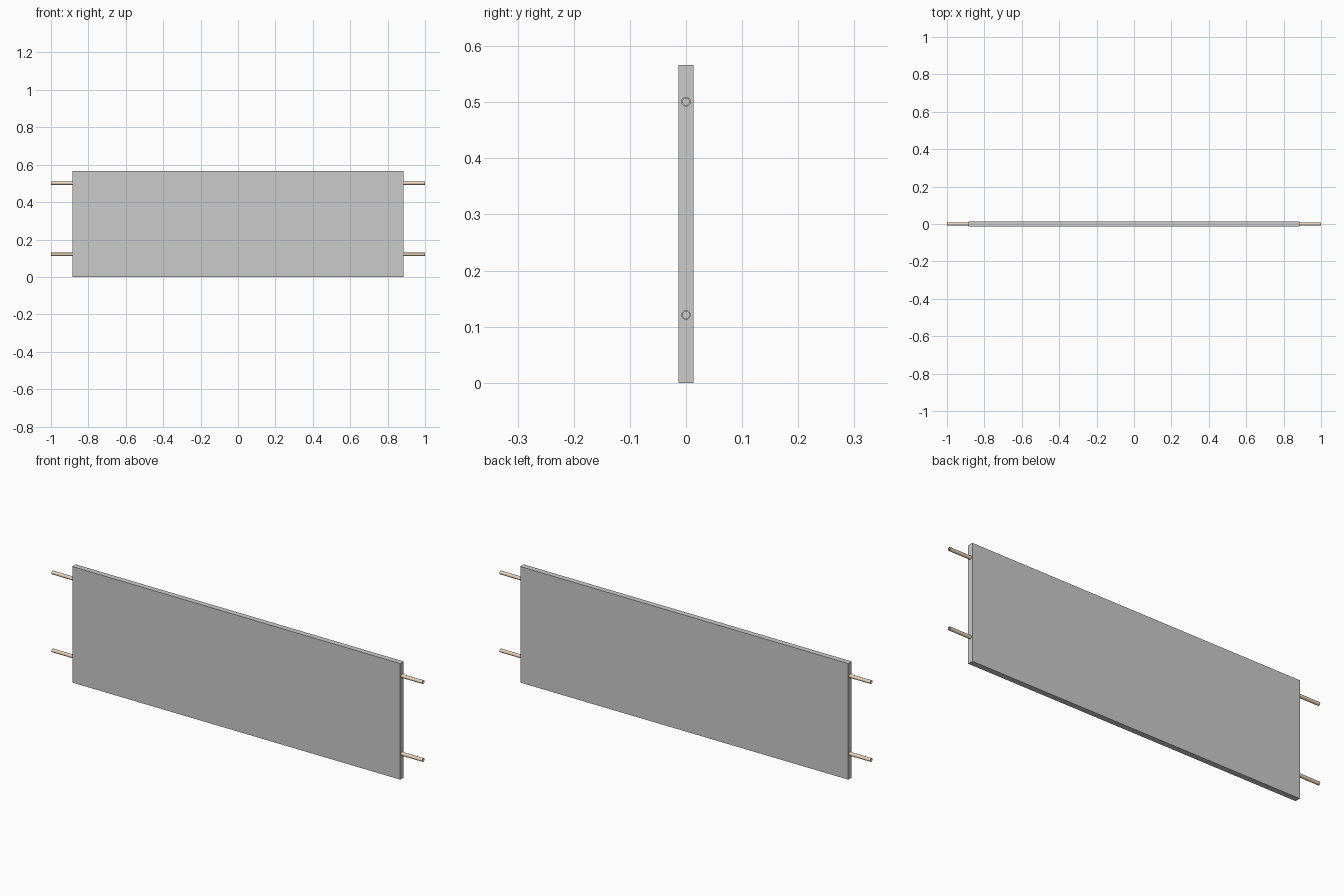
import bpy, bmesh, math

if "Cube" in bpy.data.objects:
    bpy.data.objects.remove(bpy.data.objects["Cube"])

HALF_W, DEPTH, HEIGHT = 0.885, 0.027, 0.566
R_OUT, R_IN, SIDES = 0.0085, 0.006, 24

wood = bpy.data.materials.new("peach_tube")
wood.diffuse_color = (0.85, 0.66, 0.48, 1)
wood.use_nodes = True
wood.node_tree.nodes["Principled BSDF"].inputs["Base Color"].default_value = wood.diffuse_color

# Flat panel
bpy.ops.mesh.primitive_cube_add(size=1, location=(0, 0, HEIGHT / 2))
panel = bpy.context.object
panel.name = "panel"
panel.scale = (2 * HALF_W, DEPTH, HEIGHT)
bpy.ops.object.transform_apply(location=False, rotation=False, scale=True)


def tube(name, x0, x1, z):
    """Hollow tube along x, spun from a closed wall profile."""
    bm = bmesh.new()
    profile = [(x0, R_OUT), (x1, R_OUT), (x1, R_IN), (x0, R_IN)]
    rings = [[bm.verts.new((x, r * math.cos(a), r * math.sin(a))) for x, r in profile]
             for a in (2 * math.pi * i / SIDES for i in range(SIDES))]
    for i in range(SIDES):
        a, b = rings[i], rings[(i + 1) % SIDES]
        for j in range(4):
            k = (j + 1) % 4
            bm.faces.new((a[j], a[k], b[k], b[j]))
    bmesh.ops.recalc_face_normals(bm, faces=bm.faces)
    mesh = bpy.data.meshes.new(name)
    bm.to_mesh(mesh)
    bm.free()
    mesh.materials.append(wood)
    ob = bpy.data.objects.new(name, mesh)
    ob.location.z = z
    bpy.context.collection.objects.link(ob)
    bpy.ops.object.select_all(action='DESELECT')
    ob.select_set(True)
    bpy.context.view_layer.objects.active = ob
    bpy.ops.object.shade_smooth_by_angle(angle=math.radians(30))


# Mounting tubes sticking out of both ends
for level, z in (("lower", 0.121), ("upper", 0.501)):
    tube(level + "_left_tube", -1, -HALF_W + 0.001, z)
    tube(level + "_right_tube", HALF_W - 0.001, 1, z)
